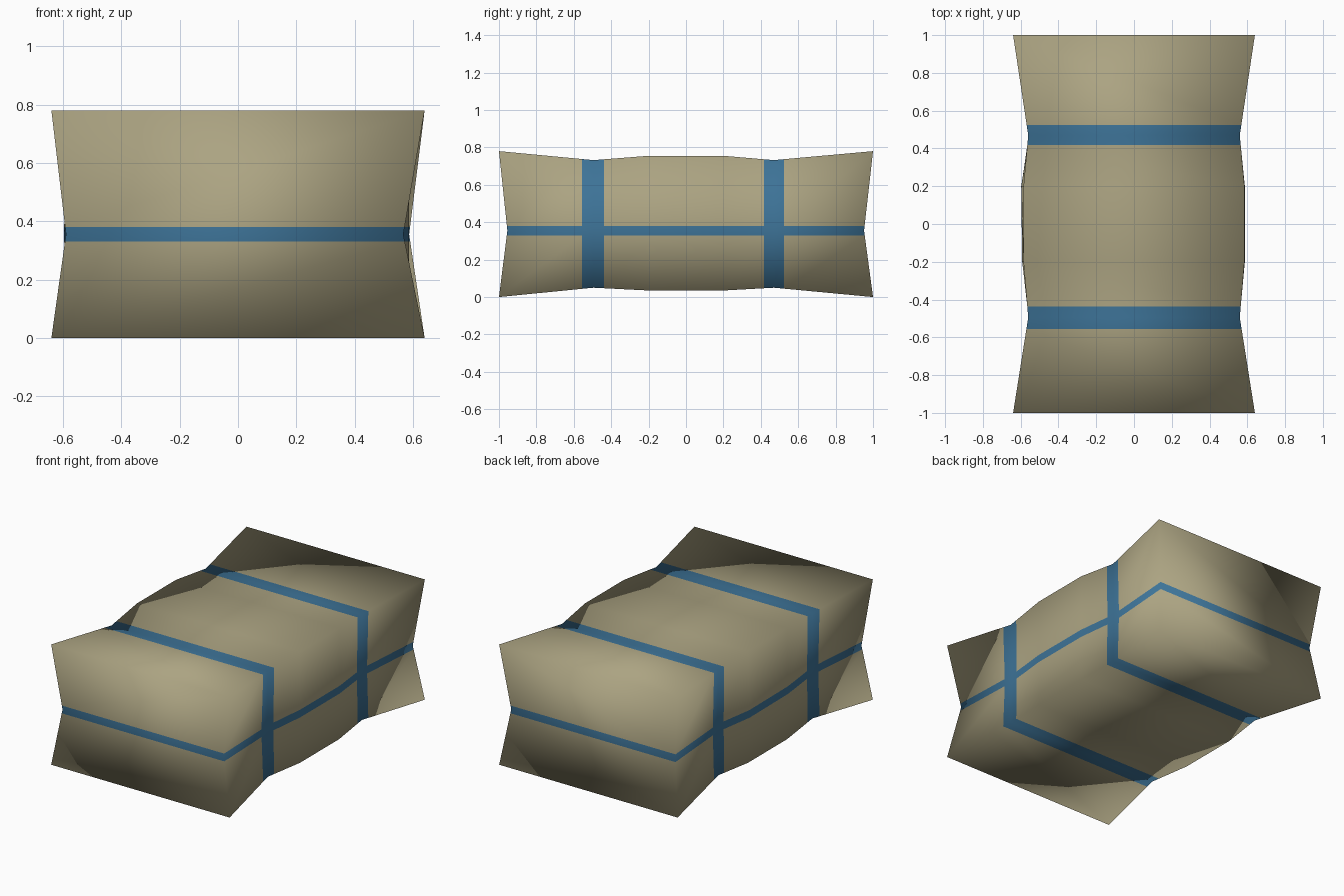
import bpy
import bmesh

if "Cube" in bpy.data.objects:
    bpy.data.objects.remove(bpy.data.objects["Cube"])


def material(name, rgb):
    m = bpy.data.materials.new(name)
    m.diffuse_color = (*rgb, 1.0)
    m.use_nodes = True
    m.node_tree.nodes["Principled BSDF"].inputs["Base Color"].default_value = m.diffuse_color
    return m


khaki = material("khaki cloth", (0.41, 0.368, 0.223))
blue = material("blue strap", (0.047, 0.172, 0.312))

MID_Z = 0.355
# Cross-sections along the bale: y, y at mid height, corner half width,
# left and right half width at mid height, bottom z, top z
rings = [
    (-1.0, -0.955, 0.64, 0.59, 0.567, 0.0, 0.78),
    (-0.495, -0.495, 0.56, 0.555, 0.555, 0.05, 0.732),
    (-0.2, -0.2, 0.585, 0.592, 0.587, 0.035, 0.755),
    (0.2, 0.2, 0.585, 0.597, 0.587, 0.035, 0.755),
    (0.47, 0.47, 0.56, 0.555, 0.555, 0.05, 0.732),
    (1.0, 0.952, 0.64, 0.59, 0.587, 0.0, 0.78),
]
# Strap bands
SIDE_BAND = (0.33, 0.38)
WRAP_BANDS = [(-0.555, -0.438), (0.418, 0.524)]

bm = bmesh.new()

# Bale body: loft the six-point sections and close both pinched ends
loops = []
for y, ym, w, wl, wr, z0, z1 in rings:
    pts = [(-w, y, z0), (w, y, z0), (wr, ym, MID_Z),
           (w, y, z1), (-w, y, z1), (-wl, ym, MID_Z)]
    loops.append([bm.verts.new(p) for p in pts])
for a, b in zip(loops, loops[1:]):
    for i in range(6):
        j = (i + 1) % 6
        bm.faces.new((a[i], a[j], b[j], b[i]))
for end in (loops[0], loops[-1]):
    bm.faces.new((end[0], end[1], end[2], end[5]))
    bm.faces.new((end[5], end[2], end[3], end[4]))
bmesh.ops.recalc_face_normals(bm, faces=bm.faces[:])
bm.normal_update()

# Keep the soft shading of the uncut body through the strap cuts
soft = bm.verts.layers.float_vector.new("soft_normal")
for v in bm.verts:
    v[soft] = v.normal


def cut(co, no):
    bmesh.ops.bisect_plane(bm, geom=bm.verts[:] + bm.edges[:] + bm.faces[:],
                           dist=1e-5, plane_co=co, plane_no=no)


# Strap outlines
for z in SIDE_BAND:
    cut((0, 0, z), (0, 0, 1))
for band in WRAP_BANDS:
    for y in band:
        cut((0, y, 0), (0, 1, 0))

# Strap colour by position
for f in bm.faces:
    f.smooth = True
    c = f.calc_center_median()
    on_side = SIDE_BAND[0] < c.z < SIDE_BAND[1]
    on_wrap = any(lo < c.y < hi for lo, hi in WRAP_BANDS)
    f.material_index = int(on_side or on_wrap)

bm.verts.index_update()
normals = [v[soft].normalized() for v in bm.verts]
bm.verts.layers.float_vector.remove(soft)

mesh = bpy.data.meshes.new("strapped_bale")
bm.to_mesh(mesh)
bm.free()
mesh.materials.append(khaki)
mesh.materials.append(blue)
mesh.normals_split_custom_set_from_vertices(normals)
bale = bpy.data.objects.new("strapped_bale", mesh)
bpy.context.collection.objects.link(bale)
